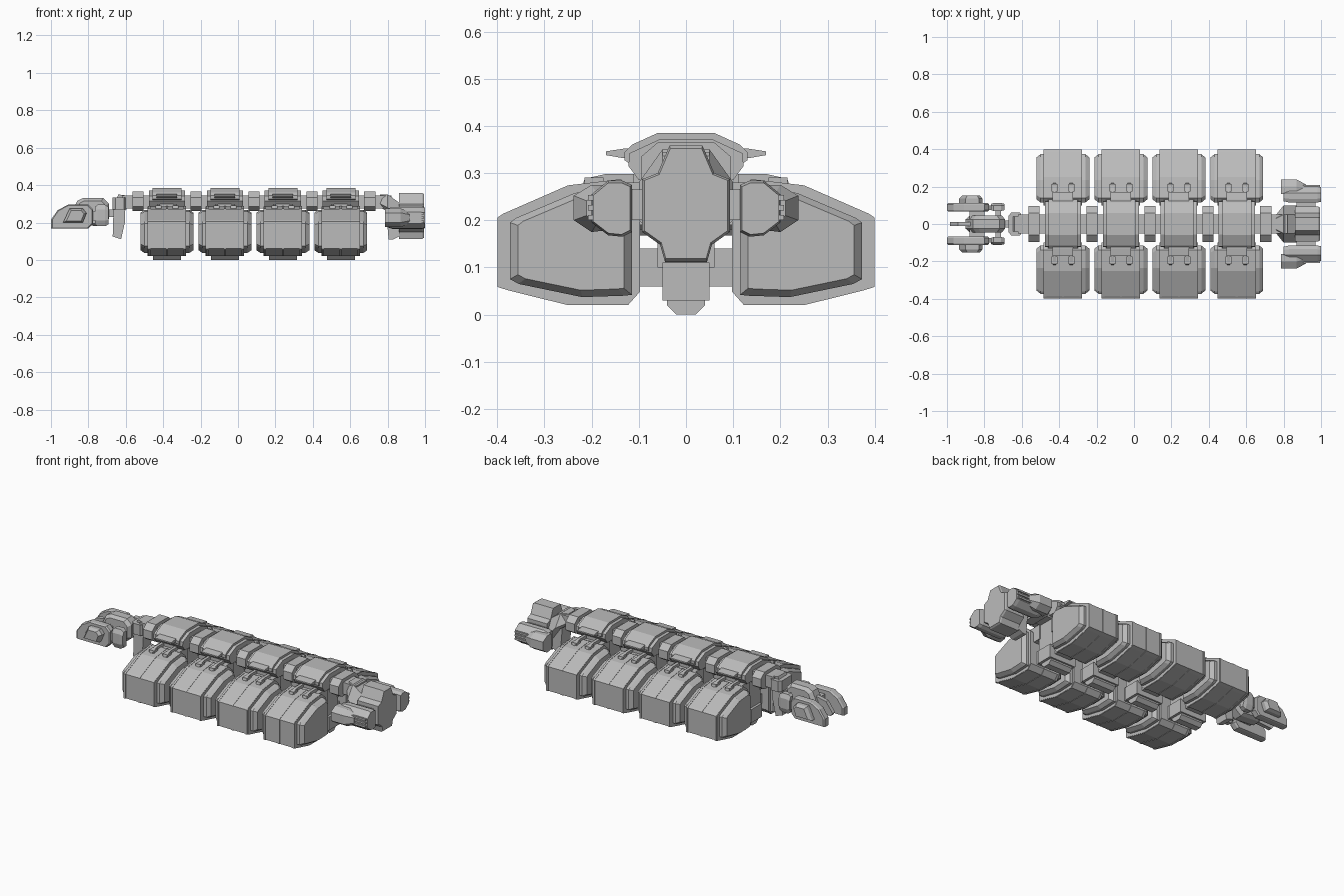
import bpy, bmesh

cube = bpy.data.objects.get("Cube")
if cube:
    bpy.data.objects.remove(cube, do_unlink=True)

hull = bpy.data.materials.new("hull_grey")
hull.use_nodes = True
hull.diffuse_color = (0.5, 0.5, 0.5, 1)
hull.node_tree.nodes["Principled BSDF"].inputs["Base Color"].default_value = hull.diffuse_color

PITCH, FIRST = 0.31, -0.38      # spacing of the cargo modules
AXES = {"x": lambda d, p: (d, p[0], p[1]),
        "y": lambda d, p: (p[0], d, p[1]),
        "z": lambda d, p: (p[0], p[1], d)}


def loft(name, axis, sections, mirror=False, count=1):
    """Skin a list of (depth, outline) sections; optional y mirror and x array."""
    bm = bmesh.new()
    rings = [[bm.verts.new(AXES[axis](d, p)) for p in pts] for d, pts in sections]
    for a, b in zip(rings, rings[1:]):
        for i in range(len(a)):
            j = (i + 1) % len(a)
            bm.faces.new((a[i], a[j], b[j], b[i]))
    bm.faces.new(rings[0])
    bm.faces.new(rings[-1])
    bmesh.ops.recalc_face_normals(bm, faces=bm.faces)
    mesh = bpy.data.meshes.new(name)
    bm.to_mesh(mesh)
    bm.free()
    mesh.materials.append(hull)
    ob = bpy.data.objects.new(name, mesh)
    bpy.context.collection.objects.link(ob)
    if mirror:
        m = ob.modifiers.new("Mirror", "MIRROR")
        m.use_axis = (False, True, False)
    if count > 1:
        a = ob.modifiers.new("Array", "ARRAY")
        a.count = count
        a.use_relative_offset = False
        a.use_constant_offset = True
        a.constant_offset_displace = (PITCH, 0, 0)
    return ob


def prism(name, axis, lo, hi, pts, **kw):
    return loft(name, axis, [(lo, pts), (hi, pts)], **kw)


def box(name, x, y, z, **kw):
    return prism(name, "x", x[0], x[1],
                 [(y[0], z[0]), (y[1], z[0]), (y[1], z[1]), (y[0], z[1])], **kw)


def sym(half):
    """Close a half outline by reflecting it across the centre line."""
    return half + [(-y, z) for y, z in reversed(half)]


def scaled(pts, k, c):
    return [(c[0] + (p[0] - c[0]) * k, c[1] + (p[1] - c[1]) * k) for p in pts]


def module(half):
    return FIRST - half, FIRST + half


# Cargo containers: ribbed shell with chamfered end caps
shell = [(.10, .05), (.125, .022), (.25, .022), (.375, .053), (.397, .06),
         (.397, .205), (.385, .213), (.25, .272), (.14, .285), (.10, .25)]
cap_out = [(.115, .042), (.13, .04), (.22, .037), (.355, .065), (.373, .075),
           (.373, .195), (.36, .205), (.235, .258), (.14, .268), (.115, .25)]
cap_in = scaled(cap_out, .87, (.245, .15))
prism("container_shell", "x", *module(.103), shell, mirror=True, count=4)
loft("container_end_caps", "x",
     [(FIRST - .141, cap_in), (FIRST - .12, cap_out),
      (FIRST + .12, cap_out), (FIRST + .141, cap_in)], mirror=True, count=4)
rib = scaled(shell, 1.016, (.245, .15))
for i, dx in enumerate((-.095, 0, .095)):
    prism(f"container_rib_{i}", "x", FIRST + dx - .006, FIRST + dx + .006,
          rib, mirror=True, count=4)

# Clamps holding each container to its module
clamp = [(.11, .27), (.11, .298), (.17, .298), (.215, .288), (.22, .27)]
for side, dx in (("rear", -.045), ("fore", .045)):
    c = FIRST + dx
    prism("clamp_arm_" + side, "x", c - .009, c + .009, clamp, mirror=True, count=4)
    box("clamp_foot_" + side, (c - .016, c + .016), (.175, .215), (.265, .291),
        mirror=True, count=4)

# Module core, container links and keel
box("module_core", module(.075), (-.06, .06), (.10, .32), count=4)
box("upper_link", module(.08), (.05, .13), (.19, .28), mirror=True, count=4)
box("upper_link_pad", module(.05), (.05, .11), (.26, .315), mirror=True, count=4)
box("lower_link", module(.055), (.04, .11), (.06, .14), mirror=True, count=4)
box("keel_rail", module(.09), (-.05, .05), (.03, .11), count=4)
prism("keel", "x", *module(.075), sym([(.02, 0), (.04, .02), (.04, .13)]), count=4)

# Arched armour over each module
arch = [(.105, .31), (.13, .327), (.13, .345), (.115, .36), (.06, .385)]
prism("arch_plate", "x", *module(.078), sym(arch), count=4)
lower_arch = [(.10, .285), (.122, .315), (.12, .342), (.055, .372)]
prism("arch_frame", "x", *module(.097), sym(lower_arch), count=4)
prism("arch_wing", "x", *module(.055),
      [(.12, .33), (.135, .332), (.17, .338), (.17, .346), (.13, .352), (.12, .352)],
      mirror=True, count=4)

# Central spine with collars between modules
box("spine", (-.62, .82), (-.05, .05), (.275, .345))
collar = sym([(.06, .262), (.095, .285), (.095, .335), (.06, .365)])
prism("spine_collar", "x", -.565, -.505, collar, count=5)

# Stern: neck, engine block and side pods
loft("stern_neck", "x", [(.76, sym([(.03, .28), (.05, .30), (.03, .35)])),
                         (.80, sym([(.06, .26), (.10, .28), (.05, .35)])),
                         (.87, sym([(.06, .16), (.10, .20), (.05, .30)]))])
prism("stern_fin", "y", -.045, .045,
      [(.805, .11), (.83, .11), (.87, .13), (.87, .29), (.79, .29)])
engine = sym([(.045, .113), (.055, .148), (.093, .175), (.093, .287),
              (.06, .30), (.035, .358)])
loft("engine_block", "x", [(.86, engine), (.985, engine),
                           (.995, scaled(engine, .95, (0, .235)))])
box("engine_pod_bridge", (.87, .97), (.08, .125), (.20, .265), mirror=True)
pod = [(.115, .175), (.135, .165), (.165, .168), (.20, .195), (.20, .255),
       (.165, .284), (.135, .284), (.115, .275)]
loft("engine_pod", "x", [(.80, scaled(pod, .85, (.16, .225))), (.83, pod),
                         (.98, pod), (1, scaled(pod, .92, (.16, .225)))], mirror=True)
nub = [(.16, .18), (.20, .175), (.238, .20), (.238, .252), (.20, .275), (.16, .275)]
loft("pod_shield", "x", [(.785, nub), (.87, nub),
                         (.92, scaled(nub, .6, (.17, .225)))], mirror=True)
for i in range(3):
    z = .20 + i * .021
    box(f"pod_vent_{i}", (.90, .995), (.19, .208), (z, z + .011), mirror=True)

# Bow: neck bulkhead
prism("bow_bulkhead", "y", -.04, .04,
      [(-.67, .125), (-.625, .11), (-.605, .20), (-.60, .345), (-.64, .35), (-.665, .29)])
prism("bow_bulkhead_cheeks", "z", .27, .335,
      [(-.67, -.045), (-.655, -.062), (-.61, -.062), (-.595, -.04),
       (-.595, .04), (-.61, .062), (-.655, .062), (-.67, .045)])
box("bow_link", (-.72, -.64), (-.018, .018), (.23, .27))

# Bow: command hull, prow blade and twin prongs
loft("command_hull", "y", [
    (y, scaled([(-.90, .23), (-.86, .315), (-.83, .33), (-.72, .33), (-.69, .30),
                (-.69, .22), (-.74, .18), (-.87, .19)], k, (-.78, .25)))
    for y, k in ((-.045, .82), (-.025, 1), (.025, 1), (.045, .82))])
prism("prow_blade", "y", -.012, .012,
      [(-.985, .21), (-.94, .27), (-.85, .29), (-.85, .20), (-.97, .19)])
box("prong_crossbar", (-.88, -.80), (-.09, .09), (.21, .27))
prong = [(-1, .168), (-1, .215), (-.965, .265), (-.91, .295), (-.80, .295),
         (-.775, .27), (-.775, .195), (-.80, .168)]
loft("prong", "y", [(.066, scaled(prong, .94, (-.88, .22))), (.075, prong),
                    (.105, prong), (.113, scaled(prong, .94, (-.88, .22)))], mirror=True)
blister = [(-.935, .20), (-.90, .275), (-.83, .275), (-.81, .25), (-.83, .20)]
loft("prong_blister", "y", [(.105, blister), (.135, blister),
                            (.153, scaled(blister, .75, (-.865, .235)))], mirror=True)

# Bow: small rear thrusters on struts
box("bow_strut", (-.74, -.71), (.03, .09), (.235, .265), mirror=True)
loft("bow_thruster", "x", [
    (x, scaled([(.07, .18), (.10, .18), (.112, .21), (.112, .27), (.10, .295),
                (.07, .295)], k, (.09, .235)))
    for x, k in ((-.765, .8), (-.75, 1), (-.71, 1), (-.692, .8))], mirror=True)
box("thruster_pylon", (-.80, -.75), (.075, .10), (.21, .26), mirror=True)
